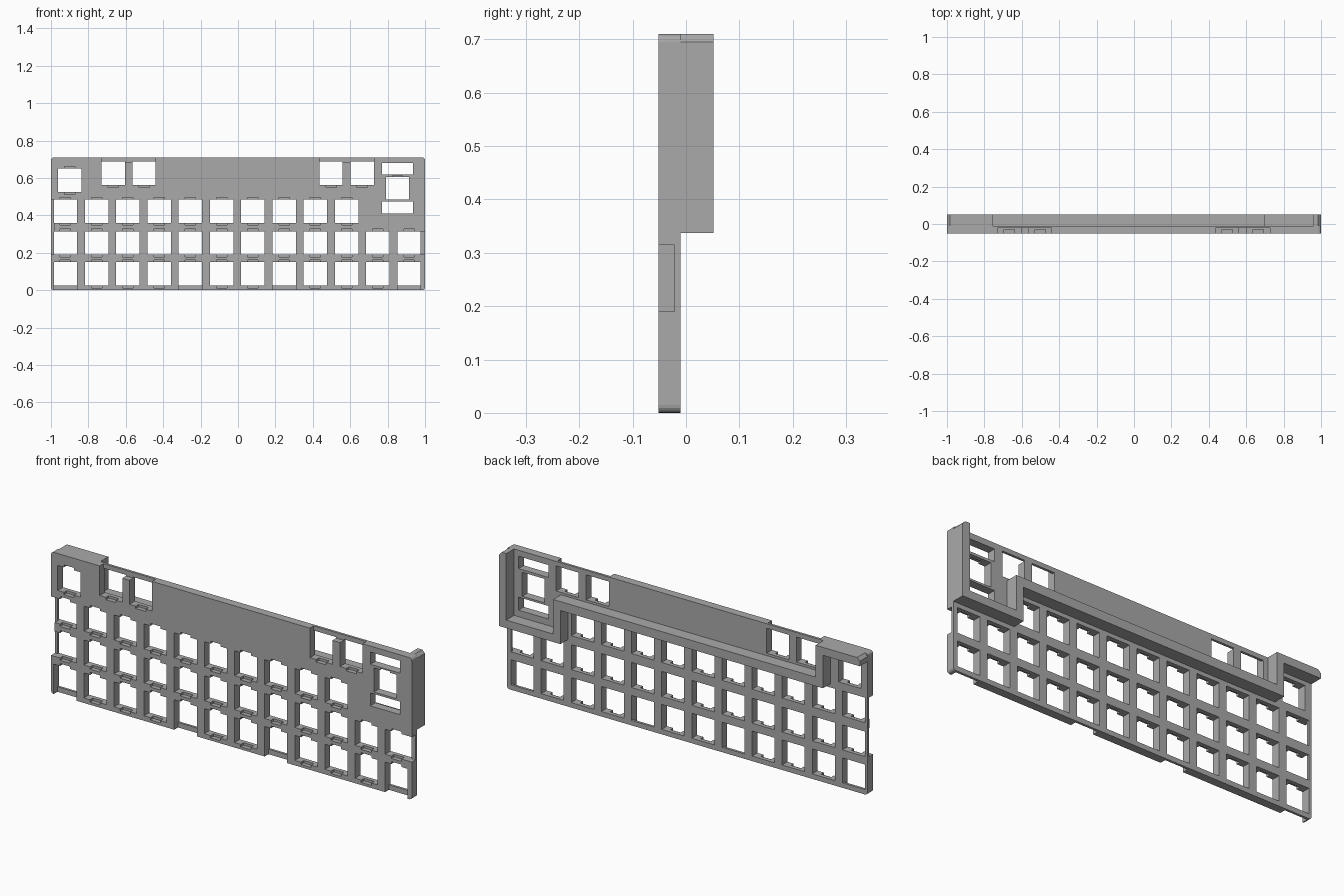
import bpy, bmesh, math

cube = bpy.data.objects.get("Cube")
if cube:
    bpy.data.objects.remove(cube, do_unlink=True)

FRONT, PLATE_BACK, RIM_BACK, LEDGE = -0.052, -0.01, 0.052, -0.022
PITCH, HOLE = 0.167, 0.125

grey = bpy.data.materials.new("matte_grey")
grey.use_nodes = True
colour = (0.4, 0.4, 0.4, 1)
grey.diffuse_color = colour
grey.node_tree.nodes["Principled BSDF"].inputs["Base Color"].default_value = colour


def finish(bm, name):
    bmesh.ops.recalc_face_normals(bm, faces=bm.faces)
    mesh = bpy.data.meshes.new(name)
    bm.to_mesh(mesh)
    bm.free()
    mesh.materials.append(grey)
    obj = bpy.data.objects.new(name, mesh)
    bpy.context.collection.objects.link(obj)
    return obj


def extrude_profile(name, points, y0, y1):
    """Extrude an (x, z) outline from y0 to y1."""
    bm = bmesh.new()
    face = bm.faces.new([bm.verts.new((x, y0, z)) for x, z in points])
    out = bmesh.ops.extrude_face_region(bm, geom=[face])["geom"]
    verts = [v for v in out if isinstance(v, bmesh.types.BMVert)]
    bmesh.ops.translate(bm, vec=(0, y1 - y0, 0), verts=verts)
    return finish(bm, name)


def rounded_rect(x0, x1, z0, z1, r, steps=4):
    corners = [(x1 - r, z0 + r, -90), (x1 - r, z1 - r, 0),
               (x0 + r, z1 - r, 90), (x0 + r, z0 + r, 180)]
    pts = []
    for cx, cz, start in corners:
        for i in range(steps + 1):
            a = math.radians(start + 90 * i / steps)
            pts.append((cx + r * math.cos(a), cz + r * math.sin(a)))
    return pts


def cut(target, boxes, y0, y1, name):
    """Subtract boxes given as (x0, x1, z0, z1) between two depths."""
    bm = bmesh.new()
    for x0, x1, z0, z1 in boxes:
        made = bmesh.ops.create_cube(bm, size=1)["verts"]
        bmesh.ops.scale(bm, vec=(x1 - x0, y1 - y0, z1 - z0), verts=made)
        bmesh.ops.translate(bm, verts=made,
                            vec=((x0 + x1) / 2, (y0 + y1) / 2, (z0 + z1) / 2))
    cutter = finish(bm, name)
    cutter.hide_render = True
    mod = target.modifiers.new(name, "BOOLEAN")
    mod.operation, mod.solver, mod.use_self = "DIFFERENCE", "EXACT", True
    mod.object = cutter
    bpy.context.view_layer.objects.active = target
    bpy.ops.object.modifier_apply(modifier=name)
    bpy.data.objects.remove(cutter, do_unlink=True)


# Switch openings: three staggered-length rows and the upper keys
columns = [-0.985 + PITCH * i for i in range(12)]
rows = [(0.025, 12), (0.19, 12), (0.36, 10)]
keys = [(x, z) for z, count in rows for x in columns[:count]]
keys.append((-0.963, 0.525))
top_keys = [(x, 0.562) for x in (-0.73, -0.565, 0.435, 0.602)]
holes = [(x, x + HOLE, z, z + HOLE) for x, z in keys + top_keys]

# Rotary control opening with a slot above and below
holes += [(0.77, 0.935, 0.618, 0.68), (0.79, 0.915, 0.485, 0.605),
          (0.77, 0.935, 0.41, 0.475)]

plate = extrude_profile("switch_plate", rounded_rect(-1, 1, 0, 0.71, 0.015),
                        FRONT, PLATE_BACK)
cut(plate, holes, -0.1, 0.1, "through_holes")

# Shallow clip notches above and below each switch
notches = []
for x, z in keys:
    mid = x + HOLE / 2
    notches.append((mid - 0.028, mid + 0.028, z + HOLE - 0.01, z + HOLE + 0.012))
    if z > 0.1 or x not in [columns[i] for i in (0, 4, 7, 11)]:
        notches.append((mid - 0.028, mid + 0.028, z - 0.012, z + 0.01))
for x, z in top_keys:
    mid = x + HOLE / 2
    notches.append((mid - 0.028, mid + 0.028, z - 0.012, z + 0.01))
notches.append((0.825, 0.88, 0.6, 0.612))
cut(plate, notches, -0.1, -0.03, "clip_notches")

# Front edge recesses where switches sit against the border
recesses = [(columns[i], columns[i] + HOLE, -0.02, 0.03) for i in (0, 4, 7, 11)]
recesses += [(-1.02, -0.98, 0.19, 0.485), (0.97, 1.02, 0.19, 0.315),
             (-0.73, -0.44, 0.682, 0.73), (0.435, 0.727, 0.682, 0.73)]
cut(plate, recesses, -0.1, LEDGE, "edge_recesses")

# Stepped rear wall
extrude_profile("rear_wall", [
    (1, 0.337), (1, 0.695), (0.985, 0.71), (0.96, 0.71), (0.96, 0.377),
    (0.7, 0.377), (0.7, 0.55), (-0.755, 0.55), (-0.755, 0.71),
    (-0.985, 0.71), (-1, 0.695), (-1, 0.67), (-0.795, 0.67),
    (-0.795, 0.505), (0.66, 0.505), (0.66, 0.337)], PLATE_BACK, RIM_BACK)
